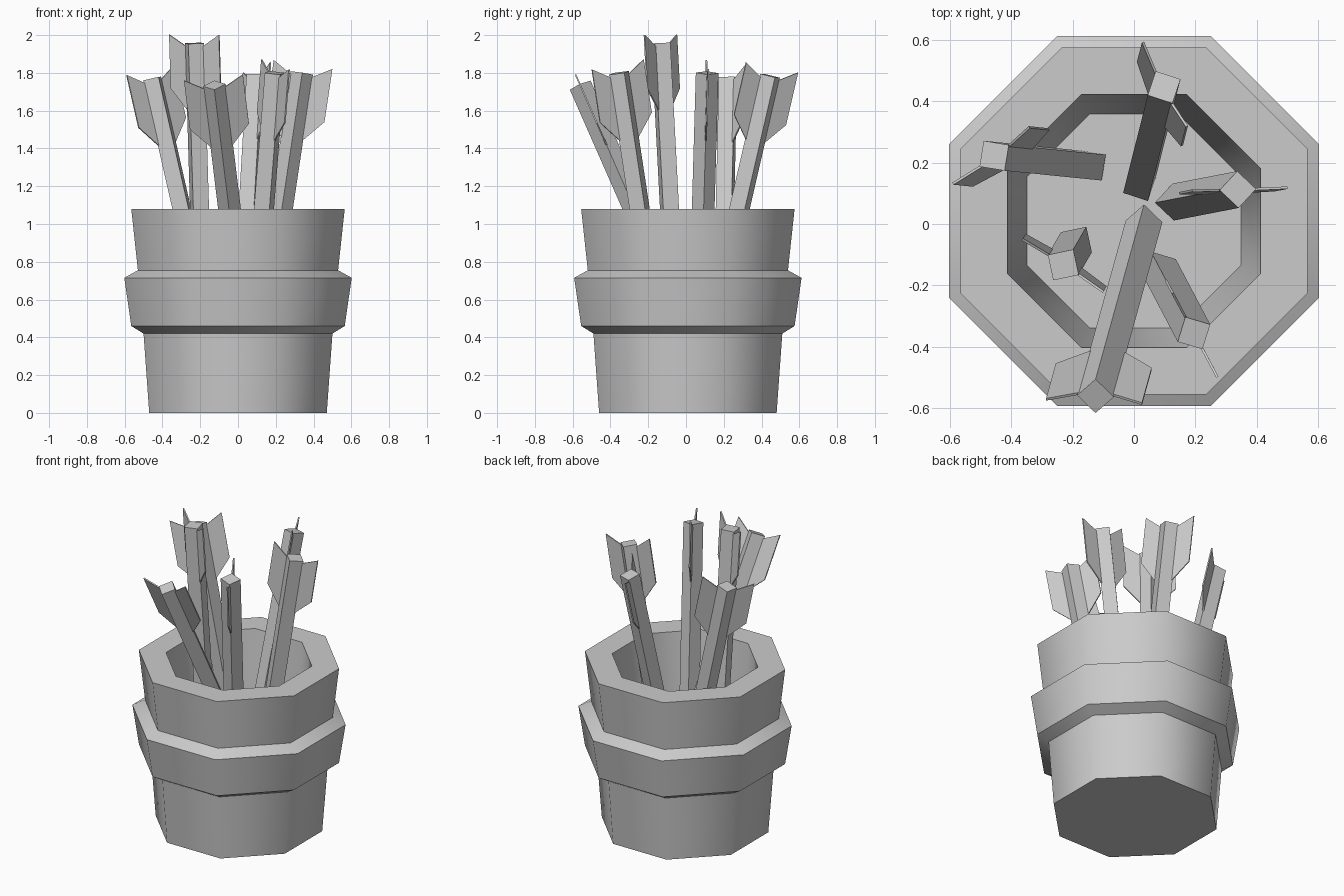
import bpy, bmesh, math
from mathutils import Vector

if "Cube" in bpy.data.objects:
    bpy.data.objects.remove(bpy.data.objects["Cube"])

grey = bpy.data.materials.new("plain_grey")
grey.diffuse_color = (0.6, 0.6, 0.6, 1)
grey.use_nodes = True
grey.node_tree.nodes["Principled BSDF"].inputs["Base Color"].default_value = grey.diffuse_color


def finish(bm, name):
    bmesh.ops.recalc_face_normals(bm, faces=bm.faces)
    me = bpy.data.meshes.new(name)
    bm.to_mesh(me)
    bm.free()
    me.materials.append(grey)
    ob = bpy.data.objects.new(name, me)
    bpy.context.collection.objects.link(ob)
    return ob


# Barrel: eight-sided profile of (flat radius, height), outside then inside
profile = [(0.47, 0), (0.50, 0.42), (0.565, 0.46), (0.602, 0.715),
           (0.53, 0.755), (0.565, 1.08), (0.412, 1.08), (0.348, 0.38)]
bm = bmesh.new()
rings = []
for r, z in profile:
    R = r / math.cos(math.pi / 8)
    rings.append([bm.verts.new((R * math.cos((i + 0.5) * math.pi / 4),
                                R * math.sin((i + 0.5) * math.pi / 4) + 0.01, z))
                  for i in range(8)])
for a, b in zip(rings, rings[1:]):
    for i in range(8):
        j = (i + 1) % 8
        bm.faces.new((a[i], a[j], b[j], b[i]))
bm.faces.new(rings[0])
bm.faces.new(rings[-1])
barrel = finish(bm, "barrel")
bpy.context.view_layer.objects.active = barrel
barrel.select_set(True)
bpy.ops.object.shade_smooth_by_angle(angle=math.radians(50))


def prism(bm, loop_a, loop_b):
    a = [bm.verts.new(p) for p in loop_a]
    b = [bm.verts.new(p) for p in loop_b]
    bm.faces.new(a)
    bm.faces.new(b)
    for i in range(len(a)):
        j = (i + 1) % len(a)
        bm.faces.new((a[i], a[j], b[j], b[i]))


# Feather outline: (distance from axis, distance along axis from the end)
FEATHER = [(0.03, -0.03), (0.157, 0.045), (0.157, -0.24), (0.03, -0.385)]


def arrow(name, top, slope, angle, length=1.42, half=0.06, thick=0.004):
    top = Vector(top)
    d = Vector((slope[0], slope[1], 1)).normalized()
    u = Vector((math.cos(math.radians(angle)), math.sin(math.radians(angle)), 0))
    u = (u - d * u.dot(d)).normalized()
    v = d.cross(u)
    # Square shaft
    bm = bmesh.new()
    square = [top + u * half, top + v * half, top - u * half, top - v * half]
    prism(bm, square, [p - d * length for p in square])
    finish(bm, name + "_shaft")
    # Two feathers on opposite corners of the shaft
    bm = bmesh.new()
    for s in (1, -1):
        pts = [top + u * (s * r) + d * h for r, h in FEATHER]
        prism(bm, [p + v * thick for p in pts], [p - v * thick for p in pts])
    finish(bm, name + "_feathers")


# Arrows: end centre, lean per unit of height, feather direction
arrow("left_arrow", (-0.455, 0.222, 1.77), (-0.228, -0.02 + 0.043), 215)
arrow("back_arrow", (0.098, 0.445, 1.785), (0.058, 0.23), 116)
arrow("right_arrow", (0.338, 0.112, 1.80), (0.15, 0.029), 2)
arrow("front_right_arrow", (0.195, -0.355, 1.80), (0.08, -0.152), -62)
arrow("front_arrow", (-0.125, -0.56, 1.735), (-0.122, -0.44), 0)
arrow("tall_arrow", (-0.23, -0.133, 1.957), (-0.03, -0.052), 147)
